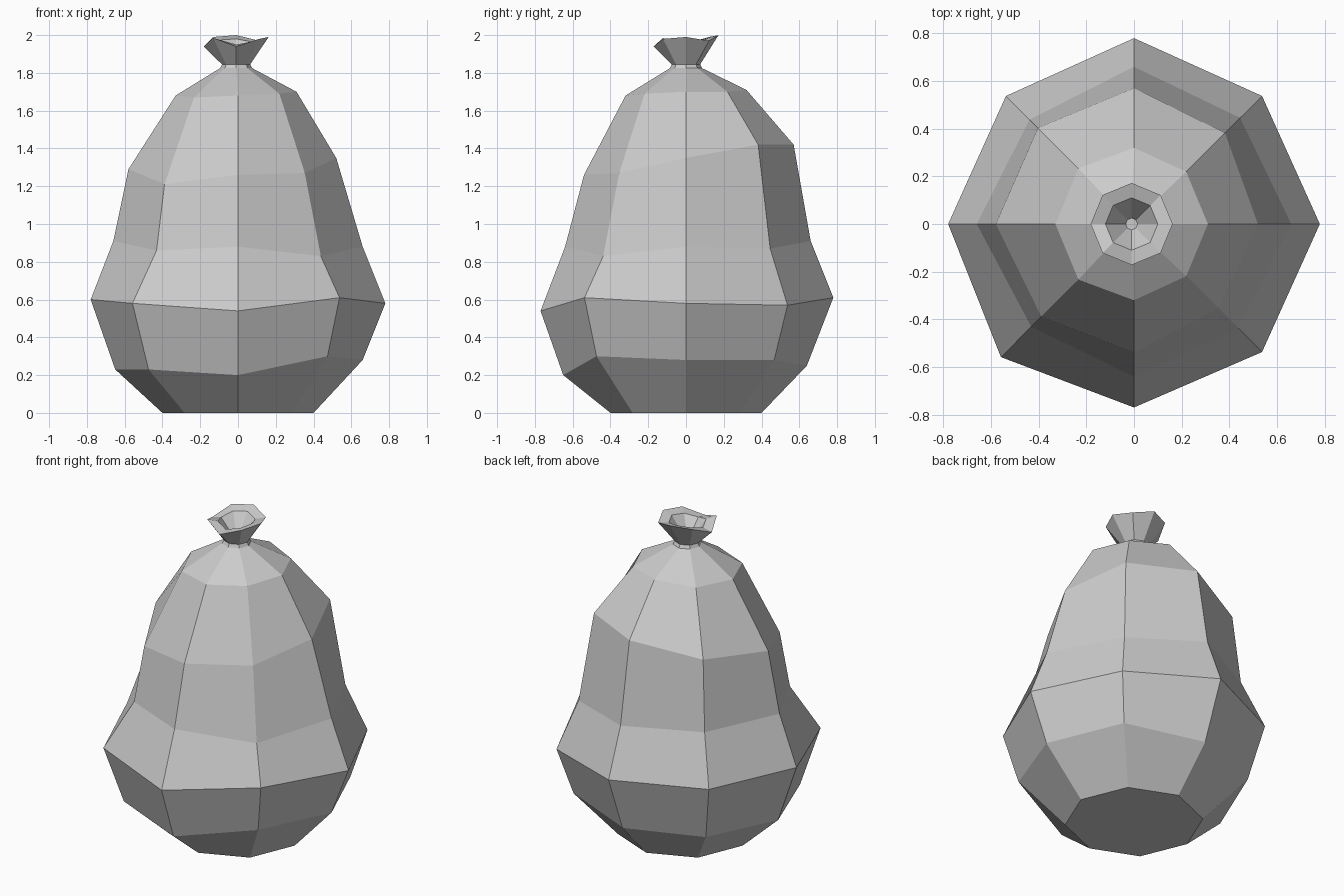
import bpy, bmesh
from math import cos, sin, radians

N = 8

def loft(name, rings, centre_x=0.0):
    """Skin 8-sided rings; each ring is (radii, heights), scalars or 8 values."""
    bm = bmesh.new()
    loops = []
    for radii, heights in rings:
        r = radii if isinstance(radii, list) else [radii] * N
        z = heights if isinstance(heights, list) else [heights] * N
        loops.append([bm.verts.new((centre_x + r[i] * cos(radians(45 * i)),
                                    r[i] * sin(radians(45 * i)), z[i]))
                      for i in range(N)])
    for a, b in zip(loops, loops[1:]):
        for i in range(N):
            j = (i + 1) % N
            bm.faces.new((a[i], a[j], b[j], b[i]))
    bm.faces.new(list(reversed(loops[0])))
    bm.faces.new(loops[-1])
    me = bpy.data.meshes.new(name)
    bm.to_mesh(me)
    bm.free()
    ob = bpy.data.objects.new(name, me)
    bpy.context.collection.objects.link(ob)
    return ob

# Sagging bag and tied top, one skin; values run counter-clockwise from +x
rings = [
    (0.40, 0.0),
    ([.66, .66, .64, .66, .65, .67, .65, .67],
     [.28, .28, .25, .25, .23, .23, .20, .30]),
    ([.78, .76, .78, .76, .78, .79, .77, .76],
     [.58, .57, .61, .60, .60, .58, .54, .61]),
    ([.66, .63, .66, .62, .66, .61, .64, .62],
     [.88, .87, .91, .90, .91, .86, .88, .83]),
    ([.52, .54, .57, .57, .58, .55, .54, .50],
     [1.35, 1.42, 1.42, 1.34, 1.29, 1.21, 1.26, 1.27]),
    ([.31, .31, .32, .33, .33, .33, .32, .31],
     [1.70, 1.70, 1.71, 1.69, 1.68, 1.67, 1.68, 1.69]),
    (0.085, 1.825),
    (0.075, 1.845),
    # Flared ruffle rim
    (0.172, [1.99, 1.97, 2.0, 1.99, 1.94, 1.985, 1.94, 1.98]),
    # Inner lip and hollow
    (0.11, [1.975, 1.965, 1.98, 1.975, 1.955, 1.97, 1.95, 1.965]),
    (0.025, 1.86),
]
# Everything above the belly leans a little to -x only at the tied top
bag = loft("garbage_bag", rings)
for v in bag.data.vertices:
    if v.co.z > 1.8:
        v.co.x -= 0.01
